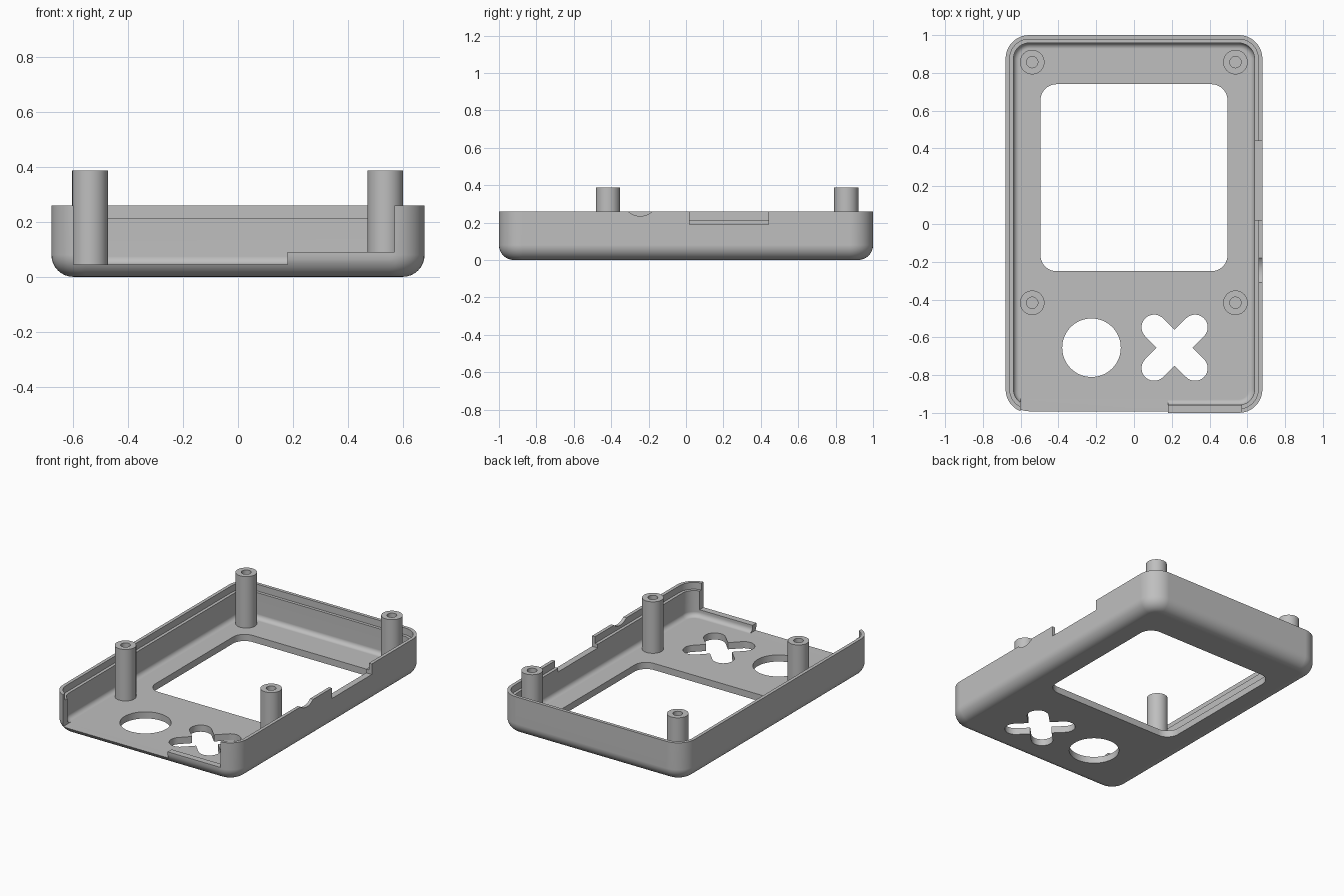
import bpy, bmesh, math
from mathutils import Vector

cube = bpy.data.objects.get("Cube")
if cube:
    bpy.data.objects.remove(cube, do_unlink=True)

HX, HY, TOP, FLOOR = 0.68, 1.0, 0.26, 0.0445
CORNER = 0.125

plastic = bpy.data.materials.new("grey plastic")
plastic.use_nodes = True
colour = (0.52, 0.52, 0.52, 1)
plastic.diffuse_color = colour
plastic.node_tree.nodes["Principled BSDF"].inputs["Base Color"].default_value = colour


def arc(cx, cy, r, start, end, steps):
    """Points on an arc, angles in degrees."""
    angles = [math.radians(start + (end - start) * i / steps) for i in range(steps + 1)]
    return [(cx + r * math.cos(a), cy + r * math.sin(a)) for a in angles]


def rounded_rect(hx, hy, r, cx=0, cy=0, steps=10):
    pts = []
    for k, (sx, sy) in enumerate([(1, 1), (-1, 1), (-1, -1), (1, -1)]):
        pts += arc(cx + sx * (hx - r), cy + sy * (hy - r), r, 90 * k, 90 * k + 90, steps)
    return pts


def loft(name, loops, cap=True, closed=False):
    """Skin a list of equal-length 3D loops."""
    bm = bmesh.new()
    rings = [[bm.verts.new(p) for p in loop] for loop in loops]
    pairs = list(zip(rings, rings[1:]))
    if closed:
        pairs.append((rings[-1], rings[0]))
    for a, b in pairs:
        for i in range(len(a)):
            j = (i + 1) % len(a)
            bm.faces.new((a[i], a[j], b[j], b[i]))
    if cap:
        bm.faces.new(rings[0])
        bm.faces.new(rings[-1])
    bmesh.ops.recalc_face_normals(bm, faces=bm.faces)
    mesh = bpy.data.meshes.new(name)
    bm.to_mesh(mesh)
    bm.free()
    mesh.materials.append(plastic)
    obj = bpy.data.objects.new(name, mesh)
    bpy.context.collection.objects.link(obj)
    return obj


def prism(name, pts, low, high, axis="z"):
    """Extrude a 2D outline along z, or a (y, z) outline along x."""
    if axis == "z":
        return loft(name, [[(x, y, h) for x, y in pts] for h in (low, high)])
    return loft(name, [[(h, y, z) for y, z in pts] for h in (low, high)])


def box(name, x0, x1, y0, y1, z0, z1):
    return prism(name, [(x0, y0), (x1, y0), (x1, y1), (x0, y1)], z0, z1)


def cut(target, cutter):
    cutter.hide_render = True
    mod = target.modifiers.new("cut", "BOOLEAN")
    mod.operation, mod.solver, mod.object = "DIFFERENCE", "EXACT", cutter
    bpy.context.view_layer.objects.active = target
    bpy.ops.object.modifier_apply(modifier=mod.name)
    bpy.data.objects.remove(cutter, do_unlink=True)


def smooth(obj):
    bpy.ops.object.select_all(action="DESELECT")
    obj.select_set(True)
    bpy.context.view_layer.objects.active = obj
    bpy.ops.object.shade_smooth_by_angle(angle=math.radians(30))
    obj.modifiers.new("flat faces", "WEIGHTED_NORMAL").keep_sharp = True


# Shell: wall section as (inset, height), from the underside over the rim to the floor
section = arc(0.08, 0.08, 0.08, 270, 180, 8)
section += [(0, TOP), (0.022, TOP), (0.022, 0.215), (0.042, 0.215)]
section += arc(0.072, FLOOR + 0.03, 0.03, 180, 270, 5)
shell = loft("case_shell", [[(x, y, z) for x, y in rounded_rect(HX - d, HY - d, CORNER - d)]
                            for d, z in section])

# Screen window and round pad hole
cut(shell, prism("window_cutter", rounded_rect(0.495, 0.495, 0.085, 0, 0.245), -0.1, 0.15))
cut(shell, prism("round_cutter", arc(-0.225, -0.655, 0.155, 0, 360, 64)[:-1], -0.1, 0.15))

# Diagonal cross hole: four round-ended arms meeting at inner corners
cross = []
half_width = 0.067
for k in range(4):
    a = 45 + 90 * k
    tip = Vector((math.cos(math.radians(a)), math.sin(math.radians(a)))) * 0.153
    cross += arc(tip.x, tip.y, half_width, a - 90, a + 90, 14)
    inner = math.radians(a + 45)
    r = half_width * math.sqrt(2)
    cross.append((r * math.cos(inner), r * math.sin(inner)))
cut(shell, prism("cross_cutter", [(0.215 + x, y - 0.655) for x, y in cross], -0.1, 0.15))

# Stepped opening in the front wall
cut(shell, box("front_cutter", -0.6, 0.18, -1.1, -0.9, 0.045, 0.4))
cut(shell, box("front_step_cutter", 0.1, 0.57, -1.1, -0.9, 0.09, 0.4))

# Slot and shallow curved notch in the left wall
cut(shell, box("slot_cutter", 0.6, 0.75, 0.02, 0.44, 0.19, 0.4))
cut(shell, prism("notch_cutter", arc(-0.245, 0.332, 0.097, 0, 360, 48)[:-1], 0.6, 0.75, "x"))
smooth(shell)

# Hollow screw posts
post_section = [(0.065, 0.03), (0.065, 0.388), (0.03, 0.388), (0.03, 0.1)]
for side, x in (("left", 0.537), ("right", -0.539)):
    for end, y in (("back", 0.857), ("front", -0.417)):
        post = loft(f"{end}_{side}_post",
                    [[(px, py, z) for px, py in arc(x, y, r, 0, 360, 40)[:-1]]
                     for r, z in post_section])
        smooth(post)
